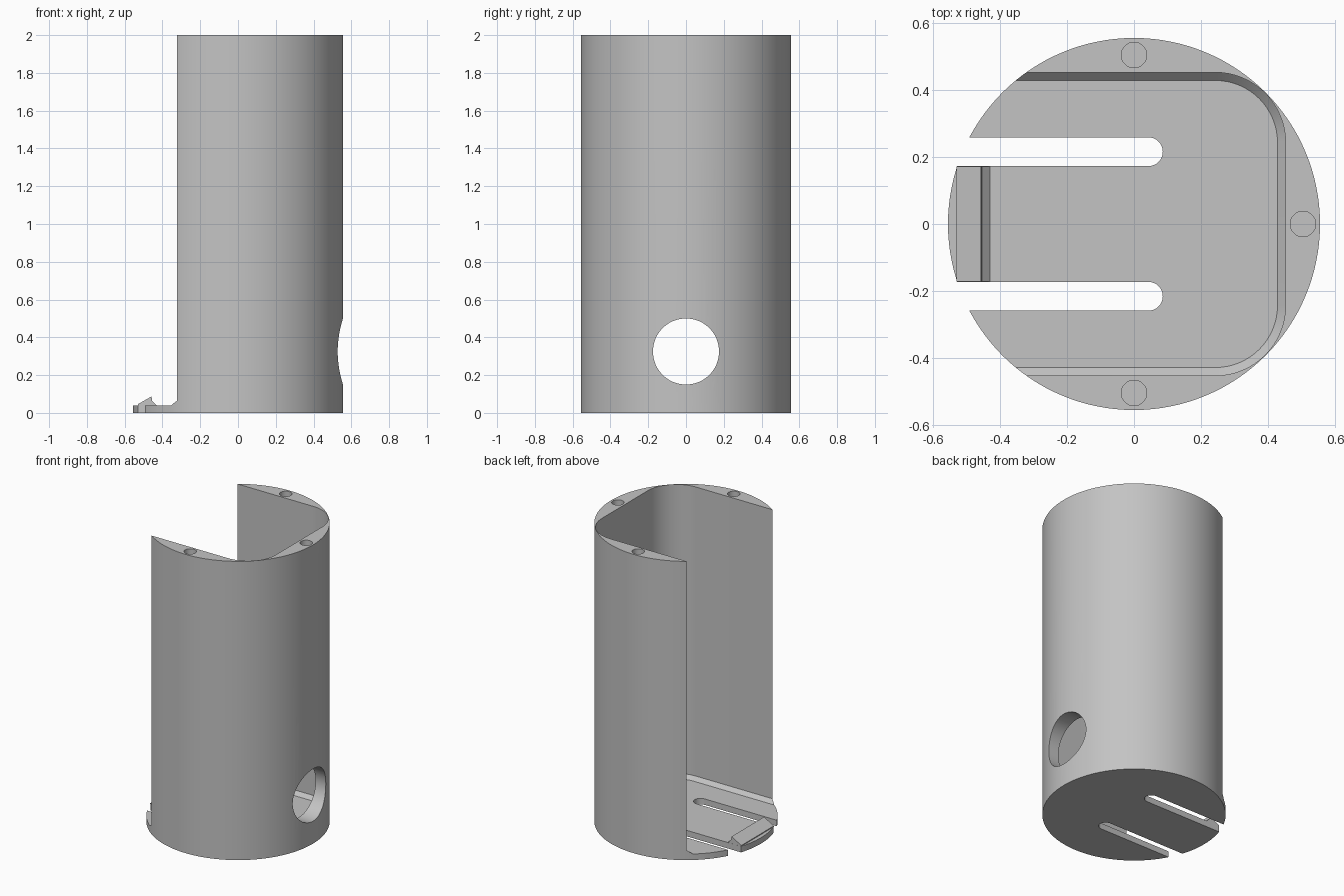
import bpy
import bmesh
from math import cos, sin, pi, radians
from mathutils import Matrix

cube = bpy.data.objects.get("Cube")
if cube:
    bpy.data.objects.remove(cube, do_unlink=True)

RADIUS, HEIGHT, FLOOR = 0.556, 2.0, 0.04

grey = bpy.data.materials.new("plain_grey")
grey.use_nodes = True
GREY = (0.55, 0.55, 0.55, 1)
grey.diffuse_color = GREY
grey.node_tree.nodes["Principled BSDF"].inputs["Base Color"].default_value = GREY


def finish(name, bm):
    bmesh.ops.recalc_face_normals(bm, faces=bm.faces)
    mesh = bpy.data.meshes.new(name)
    bm.to_mesh(mesh)
    bm.free()
    mesh.materials.append(grey)
    obj = bpy.data.objects.new(name, mesh)
    bpy.context.collection.objects.link(obj)
    return obj


def loft(name, rings):
    """Closed solid through rings of equal point count."""
    bm = bmesh.new()
    loops = [[bm.verts.new(p) for p in ring] for ring in rings]
    for a, b in zip(loops, loops[1:]):
        for i in range(len(a)):
            j = (i + 1) % len(a)
            bm.faces.new((a[i], a[j], b[j], b[i]))
    bm.faces.new(loops[0])
    bm.faces.new(loops[-1])
    return finish(name, bm)


def cylinder(name, radius, depth, centre, along_x=False, segments=48):
    bm = bmesh.new()
    matrix = Matrix.Translation(centre)
    if along_x:
        matrix = matrix @ Matrix.Rotation(pi / 2, 4, 'Y')
    bmesh.ops.create_cone(bm, cap_ends=True, segments=segments, radius1=radius,
                          radius2=radius, depth=depth, matrix=matrix)
    return finish(name, bm)


def arc(cx, cy, r, start, end, steps=16):
    angles = [radians(start + (end - start) * i / steps) for i in range(steps + 1)]
    return [(cx + r * cos(a), cy + r * sin(a)) for a in angles]


def cut(target, cutter):
    mod = target.modifiers.new("cut", 'BOOLEAN')
    mod.operation = 'DIFFERENCE'
    mod.solver = 'EXACT'
    mod.object = cutter
    bpy.context.view_layer.objects.active = target
    bpy.ops.object.modifier_apply(modifier=mod.name)
    bpy.data.objects.remove(cutter, do_unlink=True)


def cavity_ring(radius, z):
    c = 0.243
    outline = [(-1, -c - radius)] + arc(c, -c, radius, -90, 0)
    outline += arc(c, c, radius, 0, 90) + [(-1, c + radius)]
    return [(x, y, z) for x, y in outline]


# Outer round shell
housing = cylinder("housing", RADIUS, HEIGHT, (0, 0, HEIGHT / 2), segments=128)

# Rounded cavity, open to one side, with a bevel where wall meets floor
cut(housing, loft("cavity", [cavity_ring(0.186, FLOOR), cavity_ring(0.21, FLOOR + 0.025),
                             cavity_ring(0.21, HEIGHT + 0.1)]))

# Two slots that free the spring tongue in the floor
for side in (-1, 1):
    y, r = side * 0.216, 0.043
    outline = [(-1, y - r)] + arc(0.043, y, r, -90, 90) + [(-1, y + r)]
    cut(housing, loft("slot", [[(px, py, z) for px, py in outline] for z in (-0.1, 0.1)]))

# Round port through the side wall
cut(housing, cylinder("port", 0.175, 0.6, (0.6, 0, 0.325), along_x=True, segments=64))

# Screw holes in the top rim
for x, y in ((0, 0.505), (0, -0.505), (0.505, 0)):
    cut(housing, cylinder("screw_hole", 0.038, 0.4, (x, y, HEIGHT), segments=32))

# Snap hook at the end of the tongue
profile = [(-0.53, FLOOR), (-0.53, 0.046), (-0.458, 0.087), (-0.454, 0.064), (-0.43, FLOOR)]
latch = loft("latch", [[(x, y, z) for x, z in profile] for y in (-0.172, 0.172)])

bpy.ops.object.select_all(action='DESELECT')
for obj in (housing, latch):
    obj.select_set(True)
bpy.context.view_layer.objects.active = housing
bpy.ops.object.shade_smooth_by_angle(angle=radians(25))
